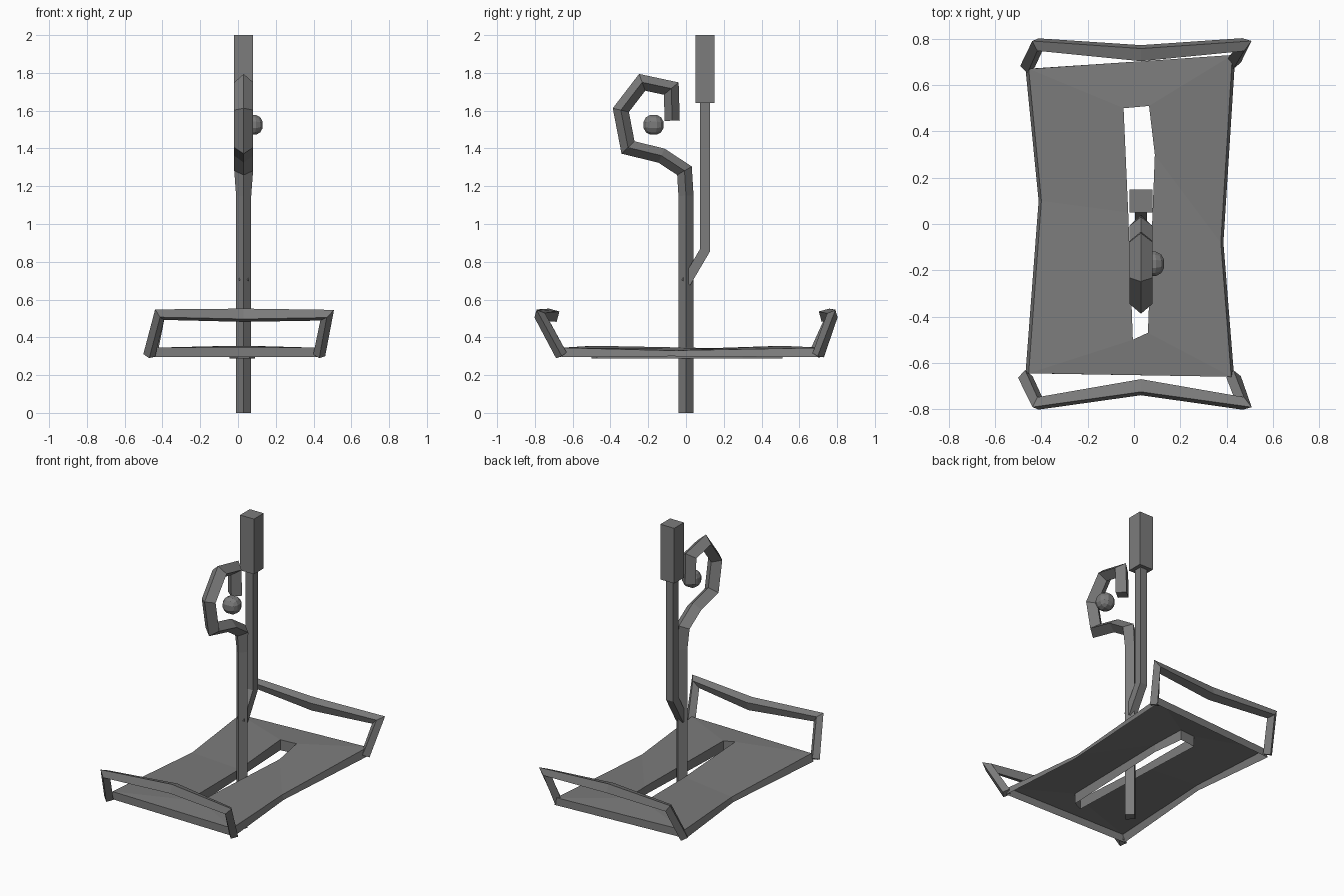
import bpy
import bmesh
from mathutils import Vector

cube = bpy.data.objects.get("Cube")
if cube:
    bpy.data.objects.remove(cube, do_unlink=True)

grey = bpy.data.materials.new("dull grey")
grey.use_nodes = True
COLOUR = (0.2, 0.2, 0.2, 1)
grey.diffuse_color = COLOUR
grey.node_tree.nodes["Principled BSDF"].inputs["Base Color"].default_value = COLOUR

DIAMOND = [(1, 0), (0, 1), (-1, 0), (0, -1)]
SQUARE = [(1, 1), (-1, 1), (-1, -1), (1, -1)]
AXIS_X = 0.03  # the upright parts stand slightly off centre


def finish(bm, name):
    mesh = bpy.data.meshes.new(name)
    bm.to_mesh(mesh)
    bm.free()
    mesh.materials.append(grey)
    obj = bpy.data.objects.new(name, mesh)
    bpy.context.collection.objects.link(obj)
    return obj


def bar(name, path, ref, radii, widths, section=DIAMOND):
    """Sweep a four-sided section along a path with mitred corners."""
    pts = [Vector(p) for p in path]
    ref = Vector(ref).normalized()
    bm = bmesh.new()
    rings = []
    for i, p in enumerate(pts):
        before = (p - pts[i - 1]).normalized() if i else None
        after = (pts[i + 1] - p).normalized() if i + 1 < len(pts) else None
        before, after = before or after, after or before
        tangent = (before + after).normalized()
        normal = ref.cross(tangent).normalized()
        side = tangent.cross(normal)
        mitre = 1 / max(tangent.dot(after), 0.5)
        rings.append([bm.verts.new(p + normal * (a * radii[i] * mitre) + side * (b * widths[i]))
                      for a, b in section])
    for low, high in zip(rings, rings[1:]):
        for k in range(4):
            j = (k + 1) % 4
            bm.faces.new((low[k], low[j], high[j], high[k]))
    bm.faces.new(rings[0])
    bm.faces.new(rings[-1])
    bmesh.ops.recalc_face_normals(bm, faces=bm.faces[:])
    return finish(bm, name)


# Deck: open-bottomed sheet with a slot, hanging rim and hanging slot walls
bm = bmesh.new()
outer_xyz = [(-.455, .67, .345), (-.4, .1, .33), (-.455, -.645, .345),
             (.42, -.66, .345), (.375, -.08, .33), (.425, .73, .345)]
slot_xyz = [(-.045, .5, .355), (-.025, .05, .34), (-.005, -.5, .355),
            (.06, -.47, .355), (.09, .3, .34), (.065, .51, .355)]
outer = [bm.verts.new(p) for p in outer_xyz]
slot = [bm.verts.new(p) for p in slot_xyz]
rim = [bm.verts.new((x * 1.03, y, z - .05 + (z < .34) * .02)) for x, y, z in outer_xyz]
wall = [bm.verts.new((x, y, .287)) for x, y, z in slot_xyz]
for i in range(6):
    j = (i + 1) % 6
    bm.faces.new((outer[i], outer[j], slot[j], slot[i]))
    bm.faces.new((outer[j], outer[i], rim[i], rim[j]))
    bm.faces.new((slot[i], slot[j], wall[j], wall[i]))
finish(bm, "deck")

# Raised handles at both ends
HANDLE_R = [.032, .03, .04, .03, .032]
bar("front_handle", [(-.47, -.66, .305), (-.415, -.775, .52), (AXIS_X, -.705, .517),
                     (.472, -.775, .517), (.43, -.66, .305)],
    (0, -.87, -.5), HANDLE_R, HANDLE_R)
bar("back_handle", [(-.46, .68, .305), (-.415, .775, .52), (AXIS_X, .738, .517),
                    (.472, .775, .517), (.43, .7, .305)],
    (0, .87, -.5), HANDLE_R, HANDLE_R)

# Post that curls over at the top
curl = [(0, 0), (0, 1.15), (-.008, 1.282), (-.13, 1.362), (-.307, 1.405),
        (-.345, 1.603), (-.232, 1.75), (-.078, 1.717), (-.073, 1.547)]
bar("curled_post", [(AXIS_X, y, z) for y, z in curl], (1, 0, 0),
    [.04] * 9, [.04, .04] + [.05] * 7)

# Thin rod branching from the post, with a block on top
branch = [(0, .69), (.1, .86), (.1, 1.66)]
bar("branch_rod", [(AXIS_X, y, z) for y, z in branch], (1, 0, 0),
    [.026] * 3, [.026] * 3, SQUARE)
bar("top_block", [(AXIS_X, .1, 1.64), (AXIS_X, .1, 2)], (1, 0, 0),
    [.05] * 2, [.05] * 2, SQUARE)

# Faceted ball beside the curl
bm = bmesh.new()
bmesh.ops.create_cube(bm, size=1)
bmesh.ops.subdivide_edges(bm, edges=bm.edges[:], cuts=2, use_grid_fill=True)
for v in bm.verts:
    v.co = v.co.normalized() * .058
ball = finish(bm, "ball")
ball.location = (.078, -.172, 1.525)
